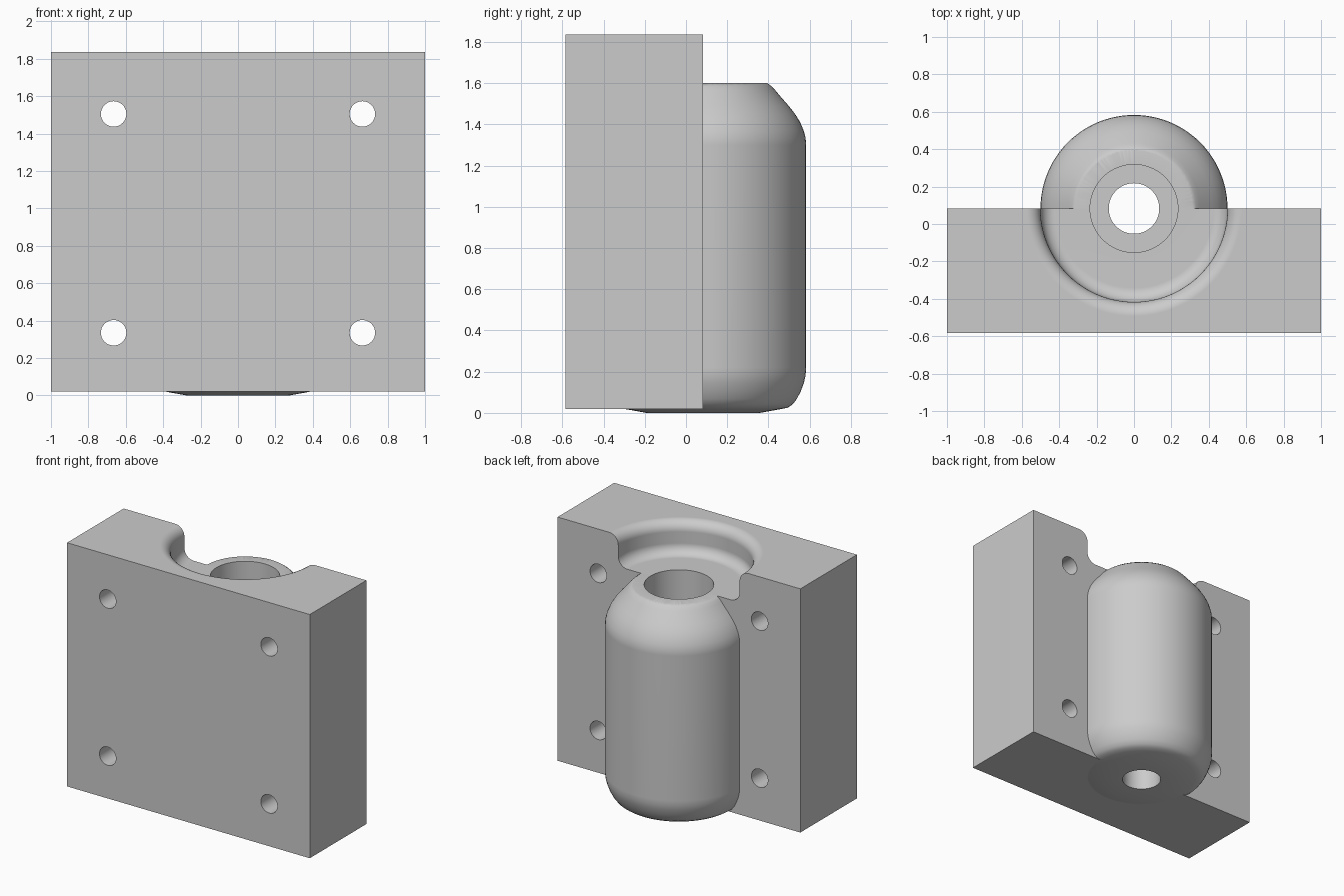
import bpy, bmesh, math
from mathutils import Matrix, Vector

cube = bpy.data.objects.get("Cube")
if cube:
    bpy.data.objects.remove(cube)

AXIS_Y = 0.083          # back plane of the block, and axis of the round body
BASE_Z, TOP_Z = 0.02, 1.835
FLOOR_Z = 1.6

grey = bpy.data.materials.new("plain_grey")
grey.use_nodes = True
grey.diffuse_color = (0.6, 0.6, 0.6, 1)
grey.node_tree.nodes["Principled BSDF"].inputs["Base Color"].default_value = (0.6, 0.6, 0.6, 1)


def finish(name, bm):
    bmesh.ops.recalc_face_normals(bm, faces=bm.faces)
    mesh = bpy.data.meshes.new(name)
    bm.to_mesh(mesh)
    bm.free()
    mesh.materials.append(grey)
    ob = bpy.data.objects.new(name, mesh)
    bpy.context.collection.objects.link(ob)
    return ob


def lathe(name, profile, steps=96):
    """Spin (radius, z) points around the vertical body axis."""
    bm = bmesh.new()
    verts = [bm.verts.new((r, AXIS_Y, z)) for r, z in profile]
    edges = [bm.edges.new(pair) for pair in zip(verts, verts[1:])]
    bmesh.ops.spin(bm, geom=verts + edges, cent=(0, AXIS_Y, 0), axis=(0, 0, 1),
                   angle=2 * math.pi, steps=steps)
    bmesh.ops.remove_doubles(bm, verts=bm.verts, dist=1e-5)
    return finish(name, bm)


def arc(cr, cz, radius, start, end, steps=8):
    angles = [math.radians(start + (end - start) * i / steps) for i in range(steps + 1)]
    return [(cr + radius * math.cos(a), cz + radius * math.sin(a)) for a in angles]


def combine(target, tool, operation):
    """Apply a boolean and remove the tool."""
    tool.hide_render = True
    mod = target.modifiers.new(operation.lower(), 'BOOLEAN')
    mod.operation, mod.solver, mod.object = operation, 'EXACT', tool
    bpy.ops.object.select_all(action='DESELECT')
    target.select_set(True)
    bpy.context.view_layer.objects.active = target
    bpy.ops.object.modifier_apply(modifier=mod.name)
    bpy.data.objects.remove(tool)


# Block
bm = bmesh.new()
bmesh.ops.create_cube(bm, size=1)
bmesh.ops.scale(bm, vec=(2, 2 / 3, TOP_Z - BASE_Z), verts=bm.verts)
bmesh.ops.translate(bm, vec=Vector((0, AXIS_Y - 1 / 3, (TOP_Z + BASE_Z) / 2)), verts=bm.verts)
block = finish("mould_block", bm)

# Round body with a rounded shoulder, rounded base and shallow foot
body = lathe("round_body", [
    (0, 0), (0.275, 0), (0.375, 0.018), (0.41, 0.025), (0.435, 0.042), (0.455, 0.068),
    (0.474, 0.105), (0.489, 0.145), (0.497, 0.18), (0.5, 0.22), (0.5, 1.3), (0.497, 1.335),
    (0.488, 1.37), (0.47, 1.412), (0.445, 1.452), (0.415, 1.49), (0.38, 1.53),
    (0.35, 1.566), (0.332, 1.585), (0.312, FLOOR_Z), (0.3, 1.65), (0, 1.65)])
combine(block, body, 'UNION')

# Round recess in the top, filleted at the floor and at the rim
recess = lathe("recess_cutter",
               [(0, FLOOR_Z)]
               + arc(0.425, FLOOR_Z + 0.075, 0.075, -90, 0)
               + arc(0.575, TOP_Z - 0.075, 0.075, 180, 90)
               + [(0.575, 2), (0, 2)])
combine(block, recess, 'DIFFERENCE')

# Stepped bore down the axis
bore = lathe("bore_cutter", [(0, -0.2), (0.135, -0.2), (0.135, 0.25),
                             (0.235, 0.25), (0.235, 1.9), (0, 1.9)])
combine(block, bore, 'DIFFERENCE')

# Four bolt holes from front to back
for x in (-0.665, 0.665):
    for z in (0.335, 1.505):
        bm = bmesh.new()
        bmesh.ops.create_cone(bm, cap_ends=True, segments=48, radius1=0.068, radius2=0.068,
                              depth=2, matrix=Matrix.Translation((x, -0.25, z))
                              @ Matrix.Rotation(math.pi / 2, 4, 'X'))
        combine(block, finish("bolt_hole_cutter", bm), 'DIFFERENCE')

# Smooth curves, crisp edges, flat planes
bpy.ops.object.shade_smooth_by_angle(angle=math.radians(40))
weighted = block.modifiers.new("weighted_normals", 'WEIGHTED_NORMAL')
weighted.keep_sharp = True
